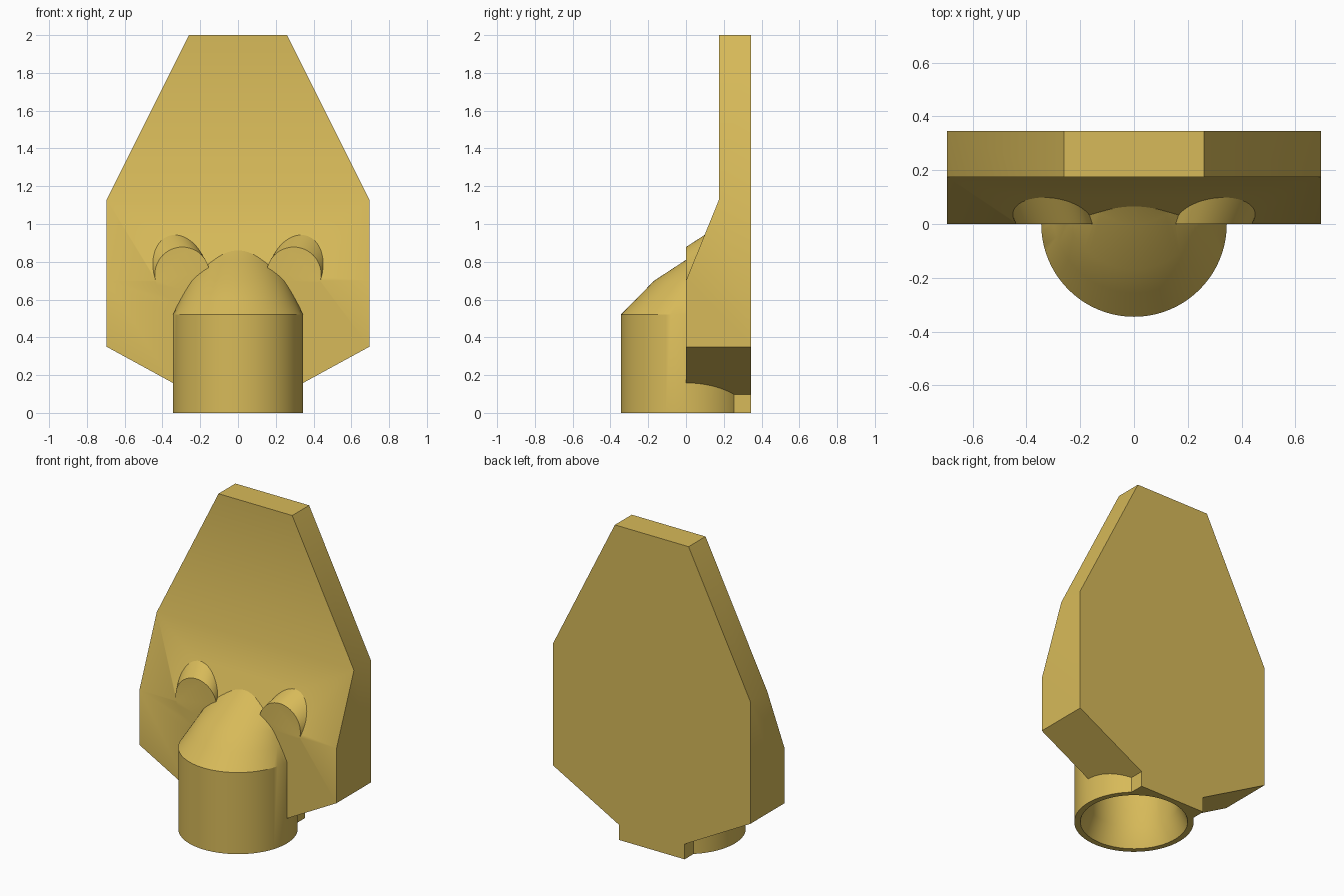
import bpy, bmesh, math

if "Cube" in bpy.data.objects:
    bpy.data.objects.remove(bpy.data.objects["Cube"])

tan = bpy.data.materials.new("tan plastic")
tan.diffuse_color = (0.68, 0.49, 0.10, 1)
tan.use_nodes = True
tan.node_tree.nodes["Principled BSDF"].inputs["Base Color"].default_value = tan.diffuse_color


def loft(name, rings):
    """Closed solid through a list of rings with equal point counts."""
    bm = bmesh.new()
    vs = [[bm.verts.new(p) for p in ring] for ring in rings]
    n = len(vs[0])
    for a, b in zip(vs, vs[1:]):
        for i in range(n):
            j = (i + 1) % n
            bm.faces.new((a[i], a[j], b[j], b[i]))
    bm.faces.new(vs[0][::-1])
    bm.faces.new(vs[-1])
    bmesh.ops.recalc_face_normals(bm, faces=bm.faces[:])
    me = bpy.data.meshes.new(name)
    bm.to_mesh(me)
    bm.free()
    me.materials.append(tan)
    ob = bpy.data.objects.new(name, me)
    bpy.context.collection.objects.link(ob)
    return ob


def combine(target, tool, operation):
    """Apply a boolean and delete the tool object."""
    tool.hide_render = True
    bpy.context.view_layer.objects.active = target
    m = target.modifiers.new("bool", 'BOOLEAN')
    m.operation, m.object, m.solver = operation, tool, 'EXACT'
    bpy.ops.object.modifier_apply(modifier=m.name)
    bpy.data.objects.remove(tool)


def circles(profile, n=80, ymax=9.0):
    """Horizontal rings from (z, centre y, radius), flattened at the back."""
    return [[(r * math.cos(2 * math.pi * i / n),
              min(c + r * math.sin(2 * math.pi * i / n), ymax), z)
             for i in range(n)] for z, c, r in profile]


# Back plate: front outline intersected with the stepped side profile
half = [(0.26, 2), (0.695, 1.13), (0.695, 0.35), (0.232, 0.097), (0.232, 0)]
outline = half + [(-x, z) for x, z in reversed(half)]
side = [(0, 0), (0.345, 0), (0.345, 2.1), (0.175, 2.1), (0.175, 1.13), (0, 0.70)]
side[0], side[1] = (0, -0.1), (0.345, -0.1)
body = loft("nozzle_body", [[(x, y, z) for x, z in outline] for y in (-0.2, 0.5)])
combine(body, loft("side_profile", [[(x, y, z) for y, z in side] for x in (-1, 1)]),
        'INTERSECT')

# Tube with a shoulder leaning back into the plate
tube = loft("tube", circles([(0, 0, 0.345), (0.52, 0, 0.345), (0.61, 0.046, 0.3025),
                             (0.70, 0.0915, 0.26), (0.81, 0.20, 0.20),
                             (0.86, 0.235, 0.17), (0.90, 0.27, 0.15)], ymax=0.3))
combine(body, tube, 'UNION')

# Two slanted round bosses, flat at the front
for s in (-1, 1):
    rings = [[(s * (0.295 + 0.4 * y + 0.145 * math.cos(a)), y,
               0.733 + 0.65 * y + 0.145 * math.sin(a))
              for a in [2 * math.pi * i / 48 for i in range(48)]]
             for y in (0, 0.17)]
    combine(body, loft("boss", rings), 'UNION')

# Bore with a tapered mouth
bore = loft("bore", circles([(-0.024, 0, 0.32), (0.12, 0, 0.26), (0.50, 0, 0.26),
                             (0.66, 0.08, 0.19)]))
combine(body, bore, 'DIFFERENCE')

body.select_set(True)
bpy.context.view_layer.objects.active = body
bpy.ops.object.shade_smooth_by_angle(angle=math.radians(30))
